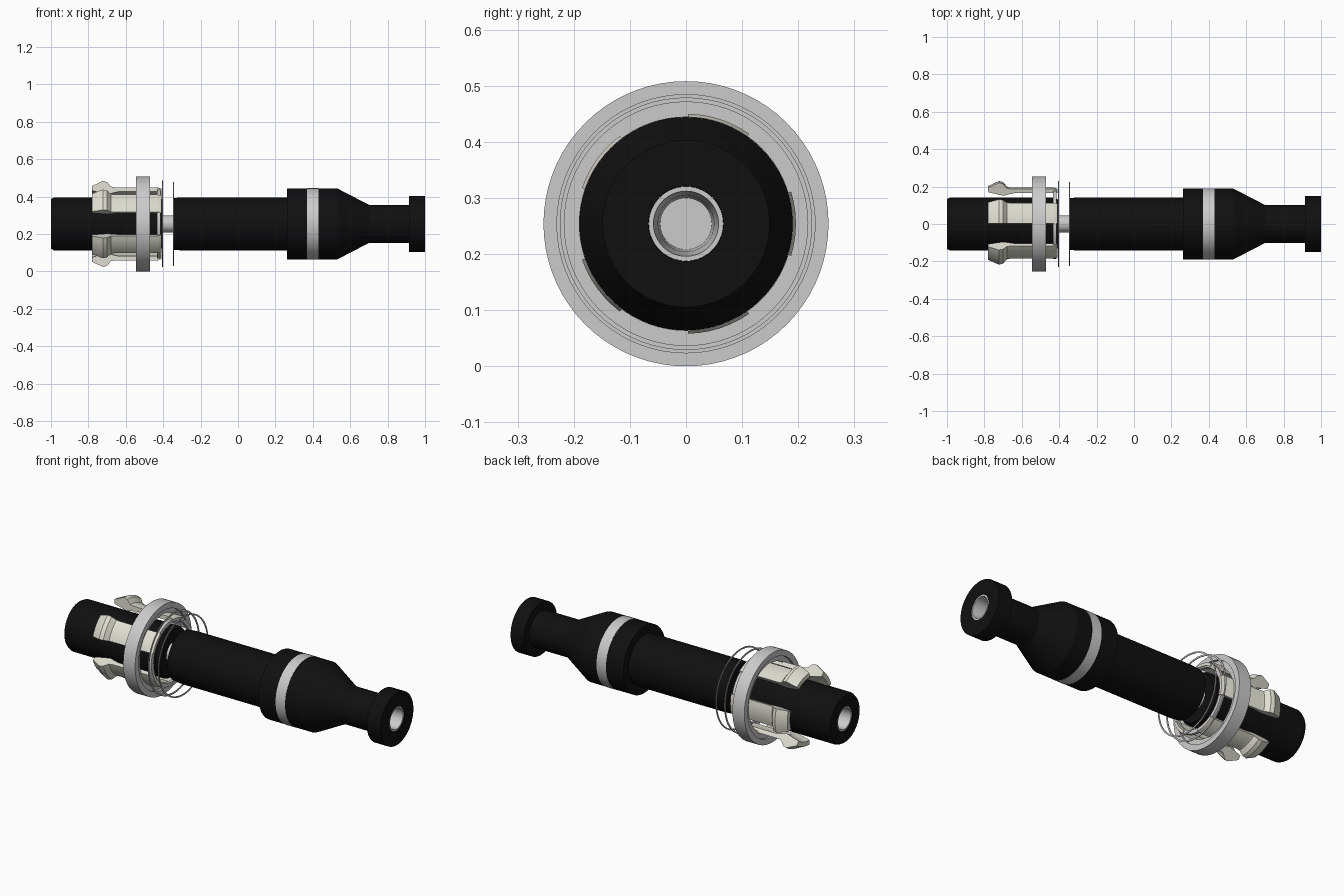
import bpy, bmesh, math

if "Cube" in bpy.data.objects:
    bpy.data.objects.remove(bpy.data.objects["Cube"])

CZ = 0.254  # height of the long axis


def material(name, rgb):
    m = bpy.data.materials.new(name)
    m.diffuse_color = (*rgb, 1)
    m.use_nodes = True
    m.node_tree.nodes["Principled BSDF"].inputs["Base Color"].default_value = m.diffuse_color
    return m


BLACK = material("black_plastic", (0.005, 0.005, 0.005))
CREAM = material("cream_plastic", (0.74, 0.74, 0.65))


def lathe(name, profile, mat=None, centre=0.0, width=360.0, seg=72):
    """Sweep a closed (x, radius) profile around the long axis."""
    bm = bmesh.new()
    full = width >= 360
    n = seg if full else seg + 1
    rings = []
    for i in range(n):
        a = math.radians(centre - width / 2 + width * i / seg)
        rings.append([bm.verts.new((x, r * math.cos(a), CZ + r * math.sin(a))) for x, r in profile])
    k = len(profile)
    for i in range(seg):
        a, b = rings[i], rings[(i + 1) % n]
        for j in range(k):
            bm.faces.new((a[j], a[(j + 1) % k], b[(j + 1) % k], b[j]))
    if not full:
        bm.faces.new(rings[0])
        bm.faces.new(rings[-1])
    bmesh.ops.remove_doubles(bm, verts=bm.verts, dist=1e-6)
    bmesh.ops.recalc_face_normals(bm, faces=bm.faces)
    me = bpy.data.meshes.new(name)
    bm.to_mesh(me)
    bm.free()
    ob = bpy.data.objects.new(name, me)
    bpy.context.collection.objects.link(ob)
    if mat:
        me.materials.append(mat)
    bpy.ops.object.select_all(action='DESELECT')
    ob.select_set(True)
    bpy.context.view_layer.objects.active = ob
    bpy.ops.object.shade_smooth_by_angle(angle=math.radians(25))
    return ob


def band(name, x0, x1, r_in, r_out, mat=None):
    return lathe(name, [(x0, r_in), (x1, r_in), (x1, r_out), (x0, r_out)], mat)


# black outer sleeves
lathe("rear_sleeve", [(-1, 0.067), (-1, 0.133), (-0.985, 0.141), (-0.42, 0.141),
                      (-0.405, 0.13), (-0.405, 0.067)], BLACK)
lathe("front_body", [(-0.348, 0.046), (-0.348, 0.138), (-0.30, 0.142), (0.262, 0.142),
                     (0.262, 0.19), (0.37, 0.19), (0.37, 0.186), (0.43, 0.186), (0.43, 0.19),
                     (0.53, 0.19), (0.70, 0.102), (0.915, 0.102), (0.915, 0.149),
                     (1.0, 0.149), (1.0, 0.067), (0.5, 0.067)], BLACK)
band("grey_band", 0.37, 0.43, 0.18, 0.191)

# grey core tube with recessed bores at both ends
lathe("core_tube", [(-0.998, 0.0665), (-0.998, 0.058), (-0.9, 0.05), (-0.8, 0.046), (-0.8, 0.0),
                    (0.8, 0.0), (0.8, 0.046), (0.9, 0.05), (0.998, 0.058), (0.998, 0.0665),
                    (0.75, 0.0665), (0.70, 0.046), (-0.70, 0.046), (-0.75, 0.0665)])

# collar and its inner carrier
band("collar", -0.545, -0.47, 0.222, 0.254)
band("collar_carrier", -0.53, -0.485, 0.19, 0.223)
band("claw_base_ring", -0.432, -0.415, 0.165, 0.186)

# five hooked claws
claw = [(-0.78, 0.178), (-0.78, 0.203), (-0.722, 0.23), (-0.70, 0.224), (-0.68, 0.2),
        (-0.66, 0.196), (-0.43, 0.196), (-0.41, 0.188), (-0.41, 0.172), (-0.64, 0.172),
        (-0.70, 0.158)]
for i in range(5):
    lathe("claw_%d" % (i + 1), claw, CREAM, centre=72 * i, width=34, seg=6)

# thin retaining rings
band("retaining_ring_rear", -0.406, -0.402, 0.222, 0.231)
band("retaining_ring_front", -0.347, -0.343, 0.217, 0.225)
